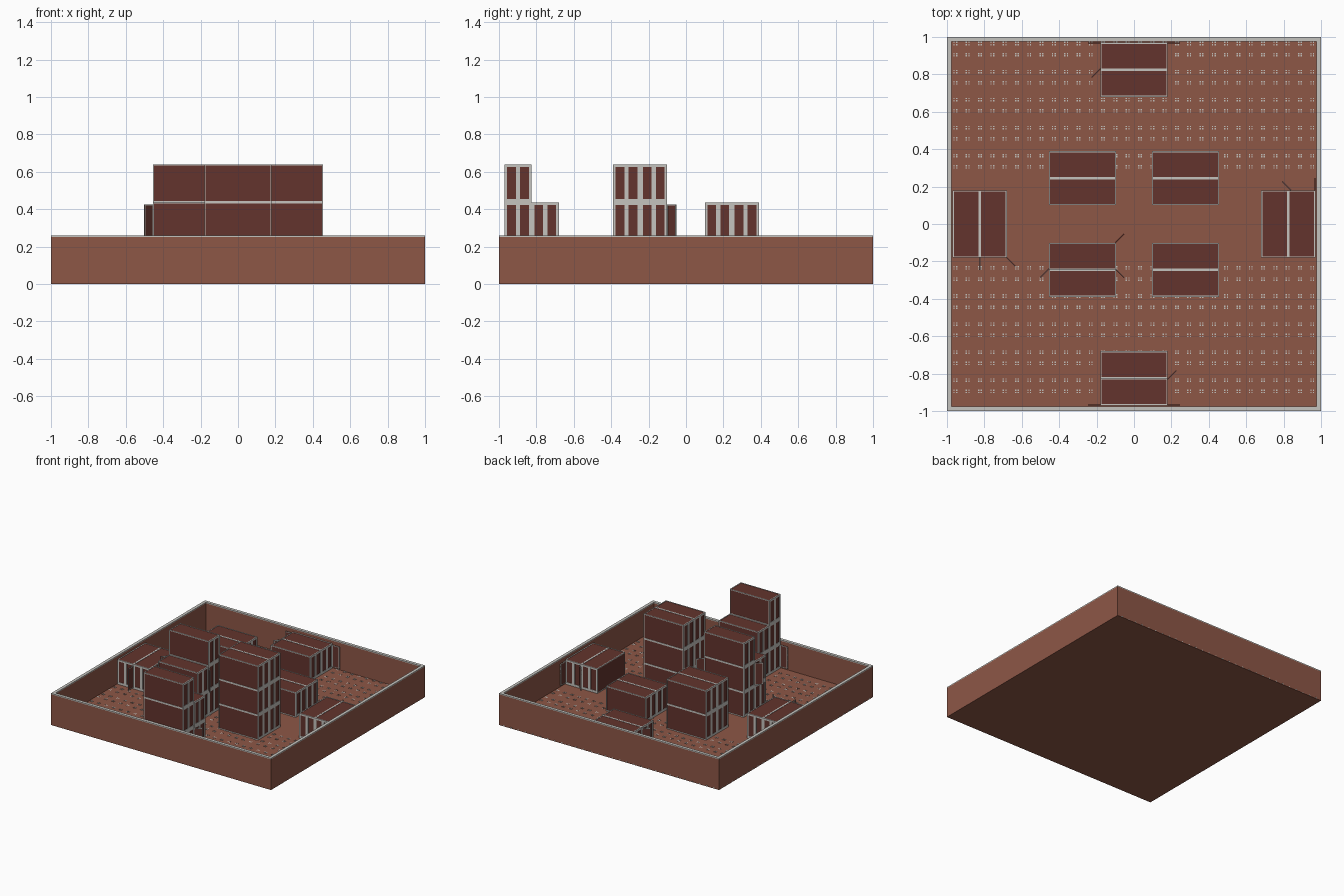
import bpy
import bmesh
from math import radians
from mathutils import Matrix, Vector

old = bpy.data.objects.get("Cube")
if old:
    bpy.data.objects.remove(old, do_unlink=True)


def material(name, rgb):
    m = bpy.data.materials.new(name)
    m.use_nodes = True
    m.diffuse_color = (*rgb, 1)
    m.node_tree.nodes["Principled BSDF"].inputs["Base Color"].default_value = (*rgb, 1)
    return m


BRICK, MAROON, GREY = 0, 1, 2
MATS = [material("brick brown", (0.27, 0.095, 0.062)),
        material("dark maroon", (0.125, 0.034, 0.026)),
        material("light grey", (0.56, 0.55, 0.52))]


def box(bm, lo, hi, mat):
    lo, hi = Vector(lo), Vector(hi)
    m = Matrix.Translation((lo + hi) / 2) @ Matrix.Diagonal((*(hi - lo), 1))
    verts = bmesh.ops.create_cube(bm, size=1, matrix=m)["verts"]
    for f in {f for v in verts for f in v.link_faces}:
        f.material_index = mat


def finish(bm, name, loc=(0, 0, 0), angle=0):
    mesh = bpy.data.meshes.new(name)
    bm.to_mesh(mesh)
    bm.free()
    for m in MATS:
        mesh.materials.append(m)
    ob = bpy.data.objects.new(name, mesh)
    ob.location = loc
    ob.rotation_euler.z = radians(angle)
    bpy.context.collection.objects.link(ob)
    return ob


# Yard floor
FLOOR = 0.03
bm = bmesh.new()
box(bm, (-0.99, -0.99, 0), (0.99, 0.99, FLOOR), BRICK)
finish(bm, "yard_floor")

# Four walls with a grey cap along the top
T = 0.025
for name, angle in (("front", 0), ("left", 90), ("back", 180), ("right", 270)):
    bm = bmesh.new()
    box(bm, (-1, -1, 0), (1 - T, -1 + T, 0.252), BRICK)
    box(bm, (-1, -1, 0.252), (1 - T, -1 + T, 0.26), GREY)
    finish(bm, name + "_wall", angle=angle)

# Small floor markings in clusters of four
D = 0.0035
bm = bmesh.new()
for k in (0, 1, 2, 3, 4, 8, 9, 10, 11, 12):
    for row in (0.965, 0.905):
        for i in range(30):
            for sx in (-1, 1):
                for sy in (-1, 1):
                    x = -0.955 + i * 0.0658 + sx * 0.007
                    y = row - 0.15 * k + sy * 0.006
                    box(bm, (x - D, y - D, FLOOR - 0.001),
                        (x + D, y + D, FLOOR + 0.002), GREY)
finish(bm, "floor_markings")

# Small marks along the foot of two walls
for name, angle in (("back", 180), ("right", 270)):
    bm = bmesh.new()
    for i in range(30):
        x = -0.955 + i * 0.0658
        box(bm, (x - 0.006, -1.001, 0.004), (x + 0.006, -0.99, 0.01), GREY)
    finish(bm, name + "_wall_marks", angle=angle)

# Container: maroon body, grey edge frame, two framed doors at each end
L, W, H = 0.36, 0.1445, 0.203


def container(name, x, y, level, angle):
    bm = bmesh.new()
    a, b, e = L / 2, W / 2, 0.007
    box(bm, (-a + 0.003, -b + 0.002, 0.002), (a - 0.003, b - 0.002, H - 0.002), MAROON)
    for s in (-1, 1):
        for z in (0, H - e):
            y0, y1 = sorted((s * b, s * (b - e)))
            box(bm, (-a, y0, z), (a, y1, z + e), GREY)
        x0, x1 = sorted((s * a, s * (a - e)))
        # End frame: posts, centre post, sill and header
        for lo, hi in ((-b, -b + 0.014), (-0.011, 0.011), (b - 0.014, b)):
            box(bm, (x0, lo, 0), (x1, hi, H), GREY)
        box(bm, (x0, -b, 0), (x1, b, 0.019), GREY)
        box(bm, (x0, -b, H - 0.014), (x1, b, H), GREY)
    finish(bm, name, (x, y, FLOOR + level * H), angle)


# Stacks: name, centre x, centre y, levels of (low side, high side), turn
STACKS = (
    ("front", 0, -0.825, (3, 2), 0),
    ("back", 0, 0.825, (1, 1), 0),
    ("left_side", 0.825, 0, (1, 1), 90),
    ("right_side", -0.825, 0, (1, 1), 90),
    ("front_left", 0.275, -0.245, (3, 3), 0),
    ("front_right", -0.275, -0.245, (2, 3), 0),
    ("back_left", 0.275, 0.245, (1, 1), 0),
    ("back_right", -0.275, 0.245, (2, 2), 0),
)
for name, x, y, heights, angle in STACKS:
    for side, count in zip((-1, 1), heights):
        off = side * 0.0725
        cx, cy = (x + off, y) if angle else (x, y + off)
        for level in range(count):
            container(f"{name}_container", cx, cy, level, angle)

# Open door leaves: hinge x, hinge y, direction, level
DOORS = (
    (-0.18, -0.968, 180, 0), (0.18, -0.968, 0, 0), (0.18, -0.83, 45, 0),
    (-0.18, 0.968, 180, 0), (0.18, 0.968, 0, 0), (-0.18, 0.83, 225, 0),
    (0.84, 0.18, 135, 0), (0.968, 0.18, 90, 0),
    (-0.68, -0.18, 315, 0), (-0.825, -0.18, 270, 0),
    (-0.455, -0.24, 225, 1), (-0.1, -0.1, 45, 1), (-0.1, -0.24, 315, 1),
)
for x, y, angle, level in DOORS:
    bm = bmesh.new()
    w, z0, z1, e = 0.066, 0.012, 0.192, 0.006
    box(bm, (0, -0.002, z0), (w, 0.002, z1), MAROON)
    for lo, hi in (((0, z0), (e, z1)), ((w - e, z0), (w, z1)),
                   ((0, z0), (w, z0 + e)), ((0, z1 - e), (w, z1))):
        box(bm, (lo[0], -0.003, lo[1]), (hi[0], 0.003, hi[1]), GREY)
    finish(bm, "open_door", (x, y, FLOOR + level * H), angle)
